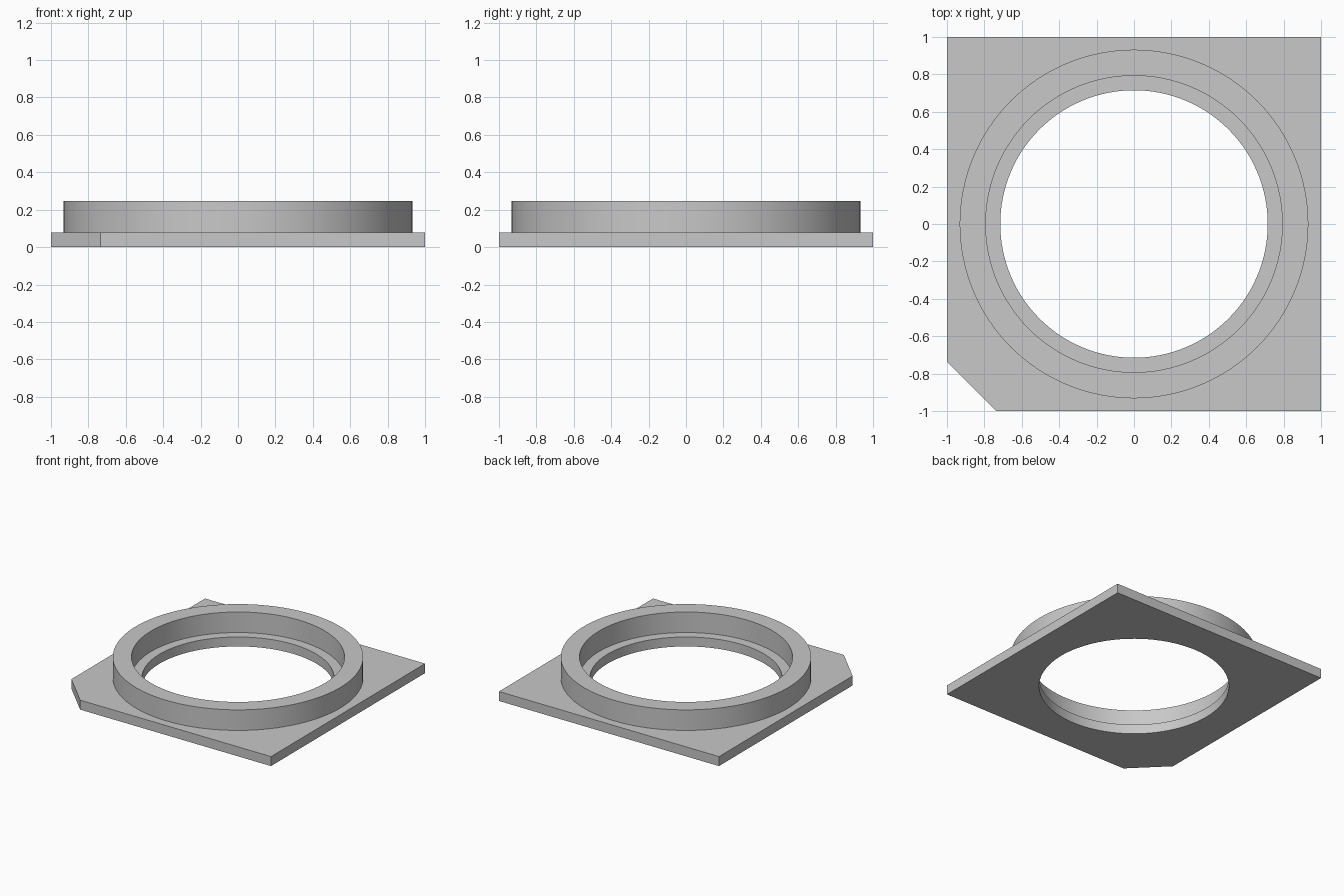
import bpy
import bmesh
from math import cos, sin, tau, radians

if "Cube" in bpy.data.objects:
    bpy.data.objects.remove(bpy.data.objects["Cube"])

SEGMENTS = 128
PLATE_TOP, COLLAR_TOP = 0.078, 0.247
HOLE_R, BORE_R, COLLAR_R = 0.715, 0.793, 0.932
CUT = -0.735  # where the clipped corner starts

grey = bpy.data.materials.new("light_grey")
grey.use_nodes = True
colour = (0.58, 0.58, 0.58, 1)
grey.diffuse_color = colour
grey.node_tree.nodes["Principled BSDF"].inputs["Base Color"].default_value = colour

bm = bmesh.new()


def ring(radius, z):
    angles = [tau * i / SEGMENTS for i in range(SEGMENTS)]
    return [bm.verts.new((radius * cos(a), radius * sin(a), z)) for a in angles]


def outline(z):
    corners = [(CUT, -1), (1, -1), (1, 1), (-1, 1), (-1, CUT)]
    return [bm.verts.new((x, y, z)) for x, y in corners]


def bridge(a, b):
    for i in range(len(a)):
        bm.faces.new((a[i - 1], a[i], b[i], b[i - 1]))


def loop_edges(loop):
    return [bm.edges.get((loop[i - 1], loop[i])) for i in range(len(loop))]


# Square plate edge with one clipped corner
bottom, top = outline(0), outline(PLATE_TOP)
bridge(bottom, top)

# Collar wall, rim, bore, seat ledge and through hole, as one stepped profile
steps = [(COLLAR_R, PLATE_TOP), (COLLAR_R, COLLAR_TOP), (BORE_R, COLLAR_TOP),
         (BORE_R, PLATE_TOP), (HOLE_R, PLATE_TOP), (HOLE_R, 0)]
rings = [ring(r, z) for r, z in steps]
for a, b in zip(rings, rings[1:]):
    bridge(a, b)

# Flat plate faces around the collar and around the hole underneath
for edge, circle, up in ((top, rings[0], 1), (bottom, rings[-1], -1)):
    bmesh.ops.triangle_fill(bm, edges=loop_edges(edge) + loop_edges(circle),
                            use_beauty=True, normal=(0, 0, up))

bmesh.ops.recalc_face_normals(bm, faces=bm.faces)
mesh = bpy.data.meshes.new("collared_plate")
bm.to_mesh(mesh)
bm.free()
mesh.materials.append(grey)

plate = bpy.data.objects.new("collared_plate", mesh)
bpy.context.collection.objects.link(plate)
bpy.ops.object.select_all(action="DESELECT")
plate.select_set(True)
bpy.context.view_layer.objects.active = plate
bpy.ops.object.shade_smooth_by_angle(angle=radians(30))
